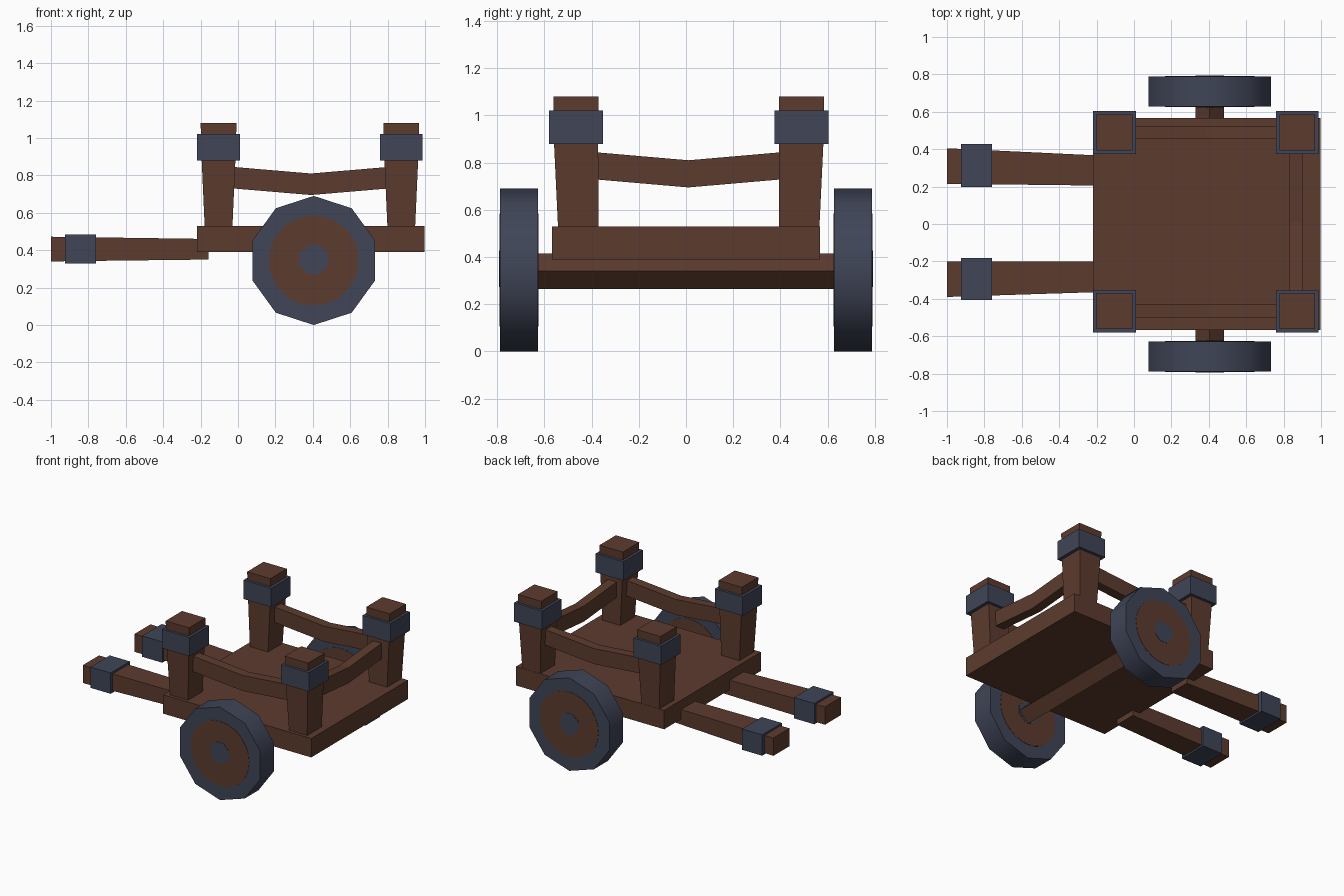
import bpy, bmesh, math
from mathutils import Vector, Matrix

if "Cube" in bpy.data.objects:
    bpy.data.objects.remove(bpy.data.objects["Cube"])


def material(name, rgb):
    m = bpy.data.materials.new(name)
    m.diffuse_color = (*rgb, 1)
    m.use_nodes = True
    m.node_tree.nodes["Principled BSDF"].inputs["Base Color"].default_value = m.diffuse_color
    return m


WOOD = material("brown wood", (0.108, 0.044, 0.027))
IRON = material("blue grey iron", (0.050, 0.059, 0.095))


def finish(name, bm, mat):
    bmesh.ops.recalc_face_normals(bm, faces=bm.faces)
    me = bpy.data.meshes.new(name)
    bm.to_mesh(me)
    bm.free()
    me.materials.append(mat)
    ob = bpy.data.objects.new(name, me)
    bpy.context.collection.objects.link(ob)
    return ob


def loft(name, rings, mat):
    """Skin a list of equal-length point rings and cap both ends."""
    bm = bmesh.new()
    vs = [[bm.verts.new(p) for p in r] for r in rings]
    n = len(rings[0])
    for a, b in zip(vs, vs[1:]):
        for i in range(n):
            j = (i + 1) % n
            bm.faces.new((a[i], a[j], b[j], b[i]))
    bm.faces.new(vs[0])
    bm.faces.new(vs[-1])
    return finish(name, bm, mat)


def ring_z(x, y, z, hx, hy):
    return [(x - hx, y - hy, z), (x + hx, y - hy, z), (x + hx, y + hy, z), (x - hx, y + hy, z)]


def ring_x(x, y0, y1, z0, z1):
    return [(x, y0, z0), (x, y1, z0), (x, y1, z1), (x, y0, z1)]


def disc(name, centre, radius, depth, sides, mat, turn=0.0):
    """Cylinder along y with a vertex at the top."""
    x, y, z = centre
    rings = []
    for yy in (y - depth / 2, y + depth / 2):
        rings.append([(x + radius * math.sin(turn + i * math.tau / sides), yy,
                       z + radius * math.cos(turn + i * math.tau / sides)) for i in range(sides)])
    return loft(name, rings, mat)


# Cart bed
loft("bed", [ring_z(0.39, 0, 0.39, 0.608, 0.567), ring_z(0.39, 0, 0.53, 0.608, 0.567)], WOOD)

# Corner posts, flaring upward, with iron bands
XS, YS = (-0.104, 0.873), (-0.466, 0.489)
for x, xn in zip(XS, ("left", "right")):
    for y, yn in zip(YS, ("front", "back")):
        yb = y + (0.01 if y < 0 else -0.01)
        loft(f"post_{yn}_{xn}", [ring_z(x, yb, 0.50, 0.073, 0.085),
                                 ring_z(x, y, 0.90, 0.091, 0.094),
                                 ring_z(x, y, 1.08, 0.096, 0.096)], WOOD)
        loft(f"post_band_{yn}_{xn}", [ring_z(x, y, 0.88, 0.114, 0.114),
                                      ring_z(x, y, 1.02, 0.114, 0.114)], IRON)


# Sagging rails between the posts (the left end is open)
def rail(name, a, b):
    a, b = Vector(a), Vector(b)
    side = (b - a).normalized().cross(Vector((0, 0, 1))) * 0.035
    rings = []
    for t, z in ((0, 0.733), (0.5, 0.695), (1, 0.733)):
        p = a.lerp(b, t)
        lo, hi = Vector((0, 0, z)), Vector((0, 0, z + 0.115))
        rings.append([p - side + lo, p + side + lo, p + side + hi, p - side + hi])
    loft(name, rings, WOOD)


rail("rail_front", (-0.06, YS[0], 0), (0.84, YS[0], 0))
rail("rail_back", (-0.06, YS[1], 0), (0.84, YS[1], 0))
rail("rail_right", (0.866, -0.43, 0), (0.866, 0.45, 0))

# Pulling handles with iron bands
for name, tip, root, band in (("front", (-0.39, -0.20), (-0.363, -0.20), (-0.406, -0.182)),
                              ("back", (0.215, 0.405), (0.205, 0.365), (0.198, 0.428))):
    loft(f"handle_{name}", [ring_x(-1.0, *tip, 0.34, 0.472),
                            ring_x(-0.157, *root, 0.35, 0.46)], WOOD)
    loft(f"handle_band_{name}", [ring_x(-0.925, *band, 0.33, 0.485),
                                 ring_x(-0.76, *band, 0.33, 0.485)], IRON)

# Diamond-section axle
WX, WZ = 0.405, 0.345
disc("axle", (WX, 0, WZ - 0.005), 0.075, 1.30, 4, WOOD)

# Ten-sided wheels with a wooden disc and iron hub on both faces
for s, name in ((-1, "front"), (1, "back")):
    wheel = disc(f"wheel_{name}", (WX, s * 0.7085, WZ), 0.345, 0.161, 10, IRON)
    for p in wheel.data.polygons:
        p.use_smooth = True
    wheel.data.set_sharp_from_angle(angle=math.radians(40))
    disc(f"wheel_disc_{name}", (WX, s * 0.7085, WZ), 0.24, 0.165, 28, WOOD)
    disc(f"wheel_hub_{name}", (WX, s * 0.7085, WZ + 0.005), 0.083, 0.169, 8, IRON, math.pi / 8)
